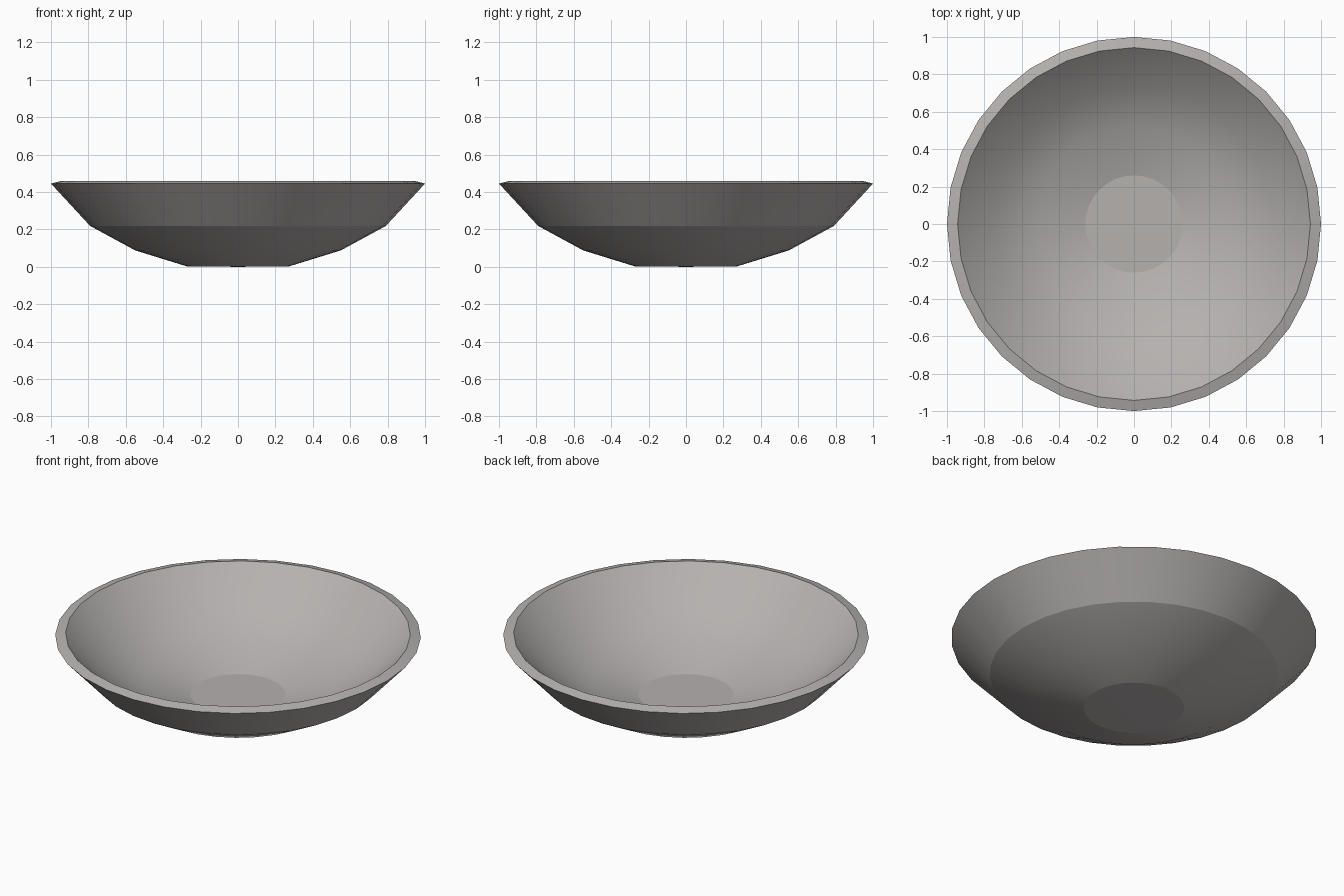
import bpy, bmesh
from math import cos, sin, pi

if "Cube" in bpy.data.objects:
    bpy.data.objects.remove(bpy.data.objects["Cube"])

SIDES = 32
# Profile from the underside, over the rim, to the inner floor: radius, height, hard crease
PROFILE = [(0.275, 0.003, True), (0.55, 0.088, False), (0.79, 0.218, True),
           (1.0, 0.445, True), (0.943, 0.46, True),
           (0.74, 0.275, False), (0.52, 0.163, False), (0.26, 0.095, True)]

bm = bmesh.new()
rings = []
for r, z, _ in PROFILE:
    rings.append([bm.verts.new((r * cos(2 * pi * i / SIDES), r * sin(2 * pi * i / SIDES), z))
                  for i in range(SIDES)])

# Bowl walls
for a, b in zip(rings, rings[1:]):
    for i in range(SIDES):
        j = (i + 1) % SIDES
        bm.faces.new((a[i], a[j], b[j], b[i]))

# Underside and inner floor, as fans
for ring, z in ((rings[0], 0.0), (rings[-1], 0.095)):
    centre = bm.verts.new((0, 0, z))
    for i in range(SIDES):
        bm.faces.new((ring[i], ring[(i + 1) % SIDES], centre))

bmesh.ops.recalc_face_normals(bm, faces=bm.faces)

# Smooth shading with hard creases on chosen rings
for f in bm.faces:
    f.smooth = True
for ring, (_, _, crease) in zip(rings, PROFILE):
    if crease:
        for i in range(SIDES):
            bm.edges.get((ring[i], ring[(i + 1) % SIDES])).smooth = False

mesh = bpy.data.meshes.new("bowl")
bm.to_mesh(mesh)
bm.free()

# Dark warm grey
grey = bpy.data.materials.new("warm_grey")
grey.diffuse_color = (0.46, 0.44, 0.43, 1)
grey.use_nodes = True
grey.node_tree.nodes["Principled BSDF"].inputs["Base Color"].default_value = grey.diffuse_color
mesh.materials.append(grey)
bpy.context.collection.objects.link(bpy.data.objects.new("bowl", mesh))
